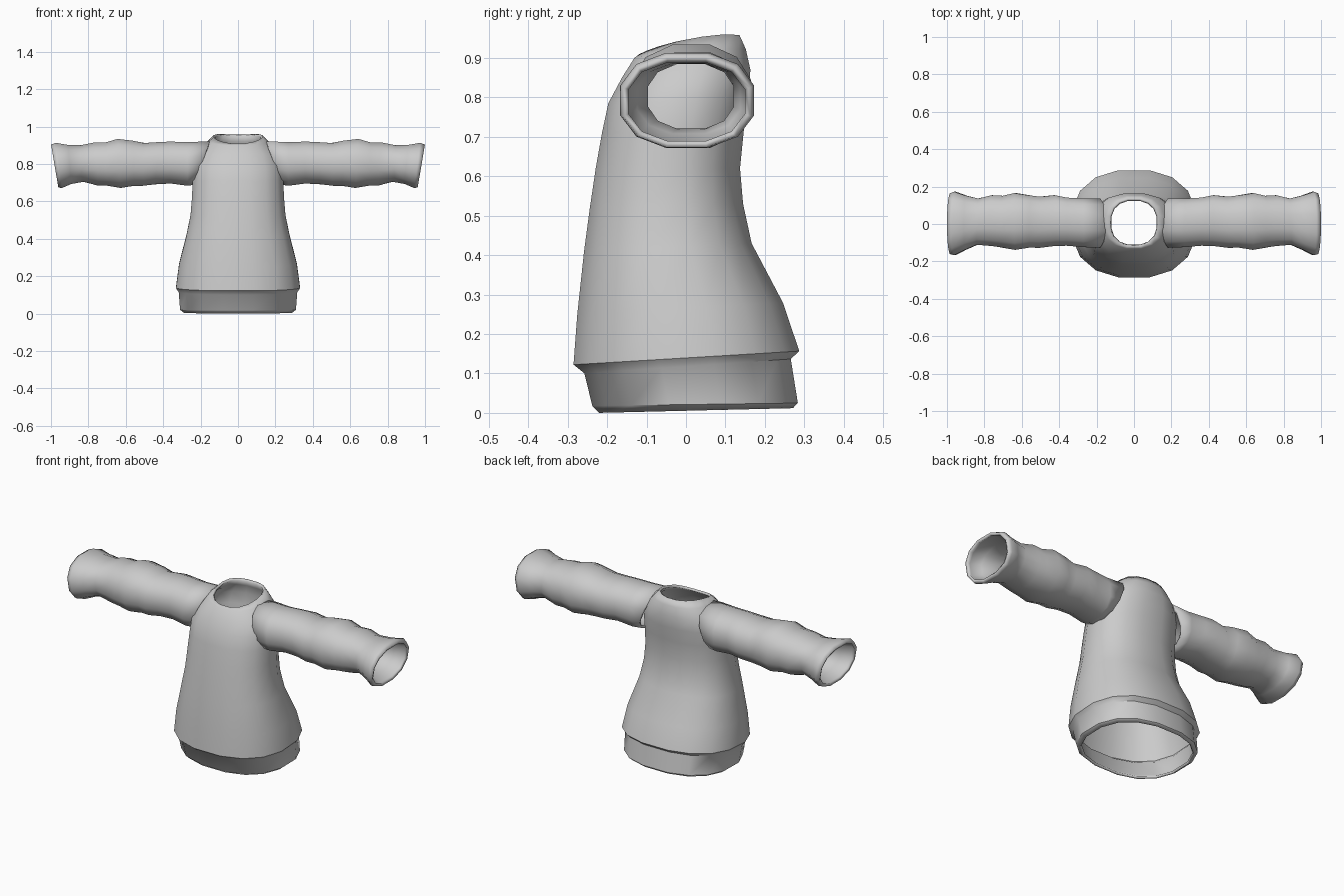
import bpy, bmesh, math, random

random.seed(4)
if "Cube" in bpy.data.objects:
    bpy.data.objects.remove(bpy.data.objects["Cube"], do_unlink=True)

# One plain grey cloth
cloth = bpy.data.materials.new("grey cloth")
cloth.use_nodes = True
GREY = (0.6, 0.6, 0.6, 1)
cloth.diffuse_color = GREY
cloth.node_tree.nodes["Principled BSDF"].inputs["Base Color"].default_value = GREY


def oval(sides, power):
    """Unit outline, slightly squared when power is below one."""
    for i in range(sides):
        a = 2 * math.pi * (i + 0.5) / sides
        c, s = math.cos(a), math.sin(a)
        yield (math.copysign(abs(c) ** power, c), math.copysign(abs(s) ** power, s))


def loft(name, rings, thickness, flip=False):
    """Open tube through rings of points, thickened inwards."""
    bm = bmesh.new()
    loops = [[bm.verts.new(p) for p in ring] for ring in rings]
    for low, high in zip(loops, loops[1:]):
        for i in range(len(low)):
            j = (i + 1) % len(low)
            bm.faces.new((low[i], low[j], high[j], high[i]))
    if flip:
        bmesh.ops.reverse_faces(bm, faces=bm.faces[:])
    mesh = bpy.data.meshes.new(name)
    bm.to_mesh(mesh)
    bm.free()
    obj = bpy.data.objects.new(name, mesh)
    bpy.context.collection.objects.link(obj)
    mesh.materials.append(cloth)
    shell = obj.modifiers.new("shell", "SOLIDIFY")
    shell.thickness = thickness
    shell.offset = -1
    bpy.ops.object.select_all(action="DESELECT")
    obj.select_set(True)
    bpy.context.view_layer.objects.active = obj
    bpy.ops.object.shade_smooth_by_angle(angle=math.radians(42))
    return obj


def torso_ring(half, front, back, z_front, z_back, lift=0):
    """Level ring tilted from front to back; lift raises its sides."""
    for u, v in oval(16, 0.85):
        t = (v + 1) / 2
        yield (half * u, front + (back - front) * t,
               z_front + (z_back - z_front) * t + lift * u * u)


def sleeve_ring(side, x_top, x_low, front, back, top, low):
    """Upright ring leaning along the sleeve."""
    for u, v in oval(12, 0.88):
        t = (v + 1) / 2
        wobble = random.uniform(-0.006, 0.006) if 0.4 < x_top < 0.85 else 0
        yield (side * (x_low + (x_top - x_low) * t + wobble),
               (front + back) / 2 + (back - front) / 2 * u,
               low + (top - low) * t)


# Body: hem band, overhanging fold, waist, shoulders and neckline
BODY = [
    (0.295, -0.225, 0.275, 0.0, 0.012),
    (0.315, -0.242, 0.288, 0.018, 0.025),
    (0.322, -0.262, 0.27, 0.1, 0.137),
    (0.337, -0.29, 0.292, 0.122, 0.157),
    (0.32, -0.28, 0.25, 0.25, 0.28),
    (0.28, -0.262, 0.17, 0.41, 0.43),
    (0.258, -0.247, 0.148, 0.52, 0.53),
    (0.25, -0.232, 0.14, 0.62, 0.62),
    (0.246, -0.216, 0.15, 0.71, 0.72),
    (0.242, -0.2, 0.162, 0.785, 0.8),
    (0.218, -0.165, 0.166, 0.85, 0.87),
    (0.165, -0.133, 0.154, 0.9, 0.922, 0.008),
    (0.132, -0.121, 0.138, 0.908, 0.957, 0.016),
]
loft("body", [list(torso_ring(*r)) for r in BODY], 0.014)

# Sleeves: creased tube ending in a flared, slanted cuff
SLEEVE = [
    (0.15, 0.235, -0.13, 0.14, 0.925, 0.685),
    (0.27, 0.27, -0.128, 0.14, 0.92, 0.68),
    (0.36, 0.36, -0.12, 0.145, 0.923, 0.692),
    (0.42, 0.44, -0.122, 0.158, 0.921, 0.688),
    (0.5, 0.51, -0.132, 0.15, 0.915, 0.68),
    (0.56, 0.56, -0.13, 0.158, 0.928, 0.678),
    (0.64, 0.63, -0.143, 0.17, 0.938, 0.668),
    (0.71, 0.7, -0.13, 0.155, 0.918, 0.68),
    (0.77, 0.75, -0.122, 0.158, 0.918, 0.682),
    (0.84, 0.83, -0.115, 0.14, 0.903, 0.702),
    (0.91, 0.89, -0.142, 0.157, 0.905, 0.69),
    (0.975, 0.94, -0.172, 0.178, 0.917, 0.668),
    (1.0, 0.96, -0.165, 0.168, 0.907, 0.67),
]
for side, label in ((1, "left_sleeve"), (-1, "right_sleeve")):
    random.seed(4)
    rings = [list(sleeve_ring(side, *r)) for r in SLEEVE]
    loft(label, rings, 0.016, flip=side < 0)
